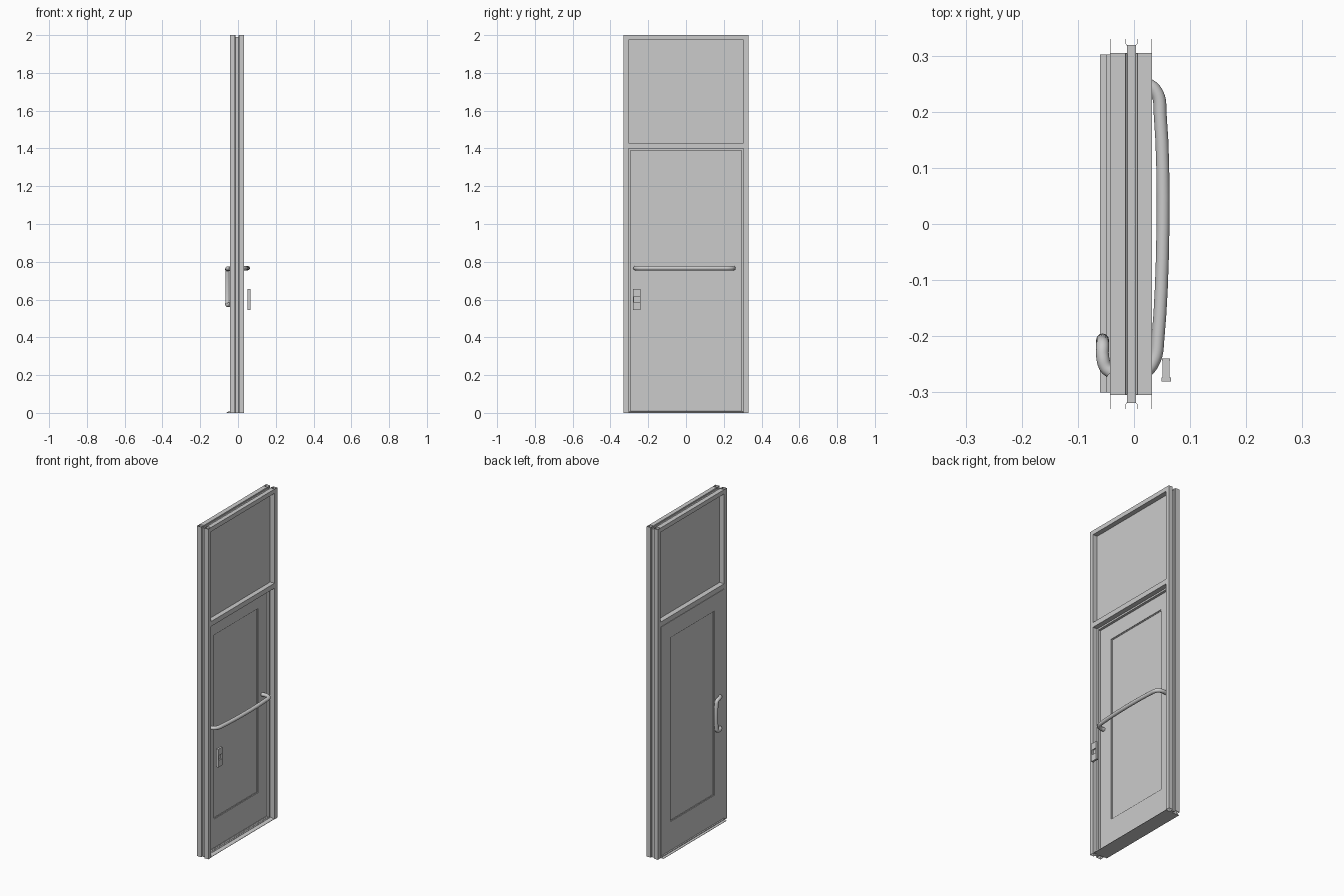
import bpy, bmesh
from mathutils import Vector

cube = bpy.data.objects.get("Cube")
if cube:
    bpy.data.objects.remove(cube, do_unlink=True)

grey = bpy.data.materials.new("light_grey")
grey.use_nodes = True
grey.diffuse_color = (0.6, 0.6, 0.6, 1)
grey.node_tree.nodes["Principled BSDF"].inputs["Base Color"].default_value = grey.diffuse_color


def add_mesh(name, bm):
    bmesh.ops.recalc_face_normals(bm, faces=bm.faces)
    mesh = bpy.data.meshes.new(name)
    bm.to_mesh(mesh)
    bm.free()
    mesh.materials.append(grey)
    obj = bpy.data.objects.new(name, mesh)
    bpy.context.collection.objects.link(obj)
    return obj


def box(name, xs, ys, zs):
    bm = bmesh.new()
    bmesh.ops.create_cube(bm, size=1)
    for v in bm.verts:
        v.co = [a + (b - a) * (c + 0.5) for (a, b), c in zip((xs, ys, zs), v.co)]
    return add_mesh(name, bm)


def extrude(name, points, path, capped=True):
    """Extrude a closed outline along a vector."""
    bm = bmesh.new()
    verts = [bm.verts.new(p) for p in points]
    far = [bm.verts.new(Vector(p) + Vector(path)) for p in points]
    n = len(verts)
    for i in range(n):
        j = (i + 1) % n
        bm.faces.new((verts[i], verts[j], far[j], far[i]))
    if capped:
        bm.faces.new(verts)
        bm.faces.new(far)
    return add_mesh(name, bm)


def tube(name, points, radius):
    curve = bpy.data.curves.new(name, "CURVE")
    curve.dimensions = "3D"
    curve.bevel_depth = radius
    curve.bevel_resolution = 4
    curve.resolution_u = 8
    curve.use_fill_caps = True
    spline = curve.splines.new("BEZIER")
    spline.bezier_points.add(len(points) - 1)
    for bp, p in zip(spline.bezier_points, points):
        bp.co = p
        bp.handle_left_type = bp.handle_right_type = "AUTO"
    curve.materials.append(grey)
    obj = bpy.data.objects.new(name, curve)
    bpy.context.collection.objects.link(obj)
    return obj


def ring(name, xs, y, z0, z1, width):
    """Rectangular border lying inside the given outline."""
    for s, side in ((1, "left"), (-1, "right")):
        box(f"{name}_{side}", xs, sorted((s * y, s * (y - width))), (z0, z1))
    box(name + "_bottom", xs, (width - y, y - width), (z0, z0 + width))
    box(name + "_top", xs, (width - y, y - width), (z1 - width, z1))


# Hollow sheet-metal channels: (x, distance in from the outer edge)
CHANNELS = {
    "back": [(-0.015, 0), (-0.043, 0), (-0.043, 0.026), (-0.012, 0.026),
             (-0.012, 0.011), (-0.015, 0.008)],
    "front": [(0.006, 0), (0.032, 0), (0.032, 0.026), (0.003, 0.026),
              (0.003, 0.011), (0.006, 0.008)],
}
for half, profile in CHANNELS.items():
    parts = [extrude(f"jamb_{half}_{side}", [(x, s * (0.33 - d), 0) for x, d in profile],
                     (0, 0, 2), capped=False)
             for s, side in ((1, "left"), (-1, "right"))]
    parts.append(extrude(f"head_{half}", [(x, -0.304, 2 - d) for x, d in profile],
                         (0, 0.608, 0), capped=False))
    for part in parts:
        sheet = part.modifiers.new("sheet_thickness", "SOLIDIFY")
        sheet.thickness = 0.001

# Transom bar, upper panel and door stops
STOP = (-0.012, 0.003)
box("transom_bar", (-0.043, 0.032), (-0.304, 0.304), (1.4, 1.43))
box("transom_panel", STOP, (-0.319, 0.319), (1.41, 1.989))
for s, side in ((1, "left"), (-1, "right")):
    box("stop_" + side, STOP, sorted((s * 0.294, s * 0.319)), (0, 1.41))
box("stop_top", STOP, (-0.294, 0.294), (1.39, 1.4))

# Door leaf: solid rails and stiles around a recessed panel
DOOR = (-0.043, -0.014)
for s, side in ((1, "left"), (-1, "right")):
    box("door_stile_" + side, DOOR, sorted((s * 0.21, s * 0.303)), (0.012, 1.398))
box("door_bottom_rail", DOOR, (-0.21, 0.21), (0.012, 0.185))
box("door_top_rail", DOOR, (-0.21, 0.21), (1.3, 1.398))
box("door_panel", (-0.036, -0.021), (-0.21, 0.21), (0.185, 1.3))
ring("panel_bead", (-0.039, -0.018), 0.21, 0.185, 1.3, 0.004)

# Ribbed threshold
extrude("threshold", [(x, -0.3, z) for x, z in
                      ((-0.061, 0), (-0.061, 0.002), (-0.045, 0.008),
                       (0.01, 0.008), (0.03, 0.002), (0.03, 0))], (0, 0.602, 0))
for i in range(6):
    x = -0.05 + i * 0.011
    box(f"threshold_rib_{i + 1}", (x, x + 0.004), (-0.3, 0.302), (0.006, 0.01))

# Push bar across the front
tube("push_bar", [(-0.016, 0.25, 0.766), (0.018, 0.25, 0.766), (0.038, 0.238, 0.766),
                  (0.047, 0.19, 0.766), (0.043, -0.2, 0.766), (0.034, -0.247, 0.766),
                  (0.016, -0.265, 0.766), (-0.016, -0.268, 0.766)], 0.0115)

# Offset pull handle on the back
top = [(-0.041, -0.264, 0.764), (-0.05, -0.256, 0.764), (-0.056, -0.236, 0.764),
       (-0.056, -0.217, 0.757), (-0.056, -0.211, 0.738)]
tube("pull_handle", top + [(x, y, 1.336 - z) for x, y, z in reversed(top)], 0.0115)

# Latch strike: pierced plate with a flange on each edge
for name, zs in (("upper", (0.615, 0.655)), ("lower", (0.545, 0.585))):
    box("strike_plate_" + name, (0.051, 0.063), (-0.274, -0.244), zs)
box("strike_bridge", (0.052, 0.055), (-0.274, -0.244), (0.585, 0.615))
box("strike_flange_outer", (0.049, 0.066), (-0.281, -0.274), (0.545, 0.655))
box("strike_flange_inner", (0.05, 0.064), (-0.244, -0.24), (0.545, 0.655))
